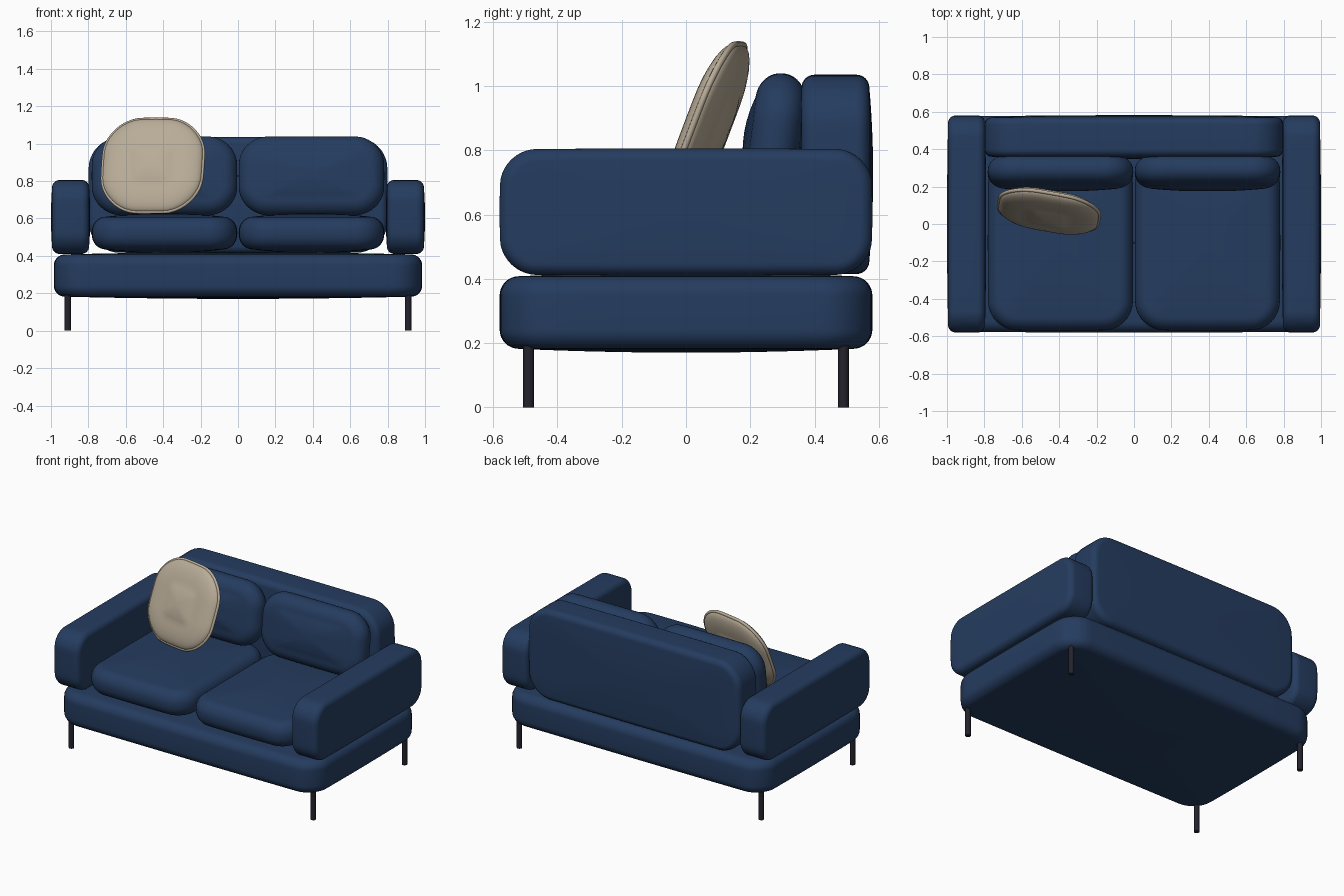
import bpy, bmesh
from math import sin, cos, pi, radians
from mathutils import Vector

cube = bpy.data.objects.get("Cube")
if cube:
    bpy.data.objects.remove(cube)


def material(name, rgb):
    m = bpy.data.materials.new(name)
    m.use_nodes = True
    m.diffuse_color = (*rgb, 1)
    bsdf = m.node_tree.nodes["Principled BSDF"]
    bsdf.inputs["Base Color"].default_value = (*rgb, 1)
    bsdf.inputs["Roughness"].default_value = 0.8
    return m


NAVY = material("navy fabric", (0.018, 0.045, 0.115))
BEIGE = material("beige fabric", (0.48, 0.41, 0.31))
DARK = material("dark metal", (0.018, 0.016, 0.025))

# Local outline axes u, v and thickness t placed in the world
AXES = {
    "X": lambda u, v, t: (t, u, v),
    "Y": lambda u, v, t: (u, -t, v),
    "Z": lambda u, v, t: (u, v, t),
}


def outline(w, h, corner, inset=0, bow=0):
    """Rounded rectangle with subdivided, slightly bowed sides."""
    a, b = w / 2 - inset, h / 2 - inset
    r = max(corner - inset, 0.01)
    arcs = []
    for k, (sx, sy) in enumerate(((1, 1), (-1, 1), (-1, -1), (1, -1))):
        arcs.append([Vector((sx * (a - r) + r * cos(q), sy * (b - r) + r * sin(q)))
                     for q in (pi / 2 * (k + i / 10) for i in range(11))])
    pts = []
    for k, arc in enumerate(arcs):
        nxt = arcs[(k + 1) % 4][0]
        pts += arc + [arc[-1].lerp(nxt, i / 8) for i in range(1, 8)]
    return [Vector((p.x * (1 + bow * (1 - (p.y / b) ** 2)) / (1 + bow),
                    p.y * (1 + bow * (1 - (p.x / a) ** 2)) / (1 + bow))) for p in pts]


def slab(name, axis, loc, size, corner, edge, dome, mat, bow=0.0, rot=(0, 0, 0)):
    """Upholstered block: rounded outline, elliptical edges, domed faces."""
    w, h, d = size
    ew, ez = edge
    place = AXES[axis]
    side = d / 2 - dome - ez
    rings = []
    for half in (-1, 1):
        arc = [(outline(w, h, corner, ew * (1 - cos(q)), bow), half * (side + ez * sin(q)))
               for q in (pi / 2 * i / 8 for i in range(9))]
        flat, top = arc[-1]
        arc += [([p * s for p in flat], top + half * dome * (1 - s ** 2))
                for s in (0.85, 0.65, 0.4, 0.15)]
        rings += arc[::-1] if half < 0 else arc
    bm = bmesh.new()
    loops = [[bm.verts.new(place(p.x, p.y, t)) for p in pts] for pts, t in rings]
    n = len(loops[0])
    for lo, hi in zip(loops, loops[1:]):
        for i in range(n):
            j = (i + 1) % n
            bm.faces.new((lo[i], lo[j], hi[j], hi[i]))
    bm.faces.new(loops[0][::-1])
    bm.faces.new(loops[-1])
    bmesh.ops.remove_doubles(bm, verts=bm.verts, dist=1e-5)
    bmesh.ops.recalc_face_normals(bm, faces=bm.faces)
    mesh = bpy.data.meshes.new(name)
    bm.to_mesh(mesh)
    bm.free()
    mesh.shade_smooth()
    mesh.materials.append(mat)
    ob = bpy.data.objects.new(name, mesh)
    ob.location, ob.rotation_euler = loc, rot
    bpy.context.collection.objects.link(ob)
    return ob


# Base and backrest
slab("base", "Z", (0, 0, 0.295), (1.97, 1.16, 0.25), 0.16, (0.06, 0.06), 0.012, NAVY, 0.006)
slab("backrest", "Y", (0, 0.465, 0.725), (1.6, 0.62, 0.235), 0.16, (0.04, 0.04), 0.012, NAVY, 0.01)

for s, side in ((1, "left"), (-1, "right")):
    # Arm, seat cushion and leaning back cushion
    slab(side + "_arm", "X", (s * 0.895, 0, 0.608), (1.16, 0.395, 0.21),
         0.11, (0.04, 0.04), 0.006, NAVY, 0.012)
    slab(side + "_seat_cushion", "Z", (s * 0.393, -0.1, 0.522), (0.778, 0.94, 0.215),
         0.15, (0.075, 0.08), 0.02, NAVY, 0.012)
    slab(side + "_back_cushion", "Y", (s * 0.393, 0.278, 0.828), (0.778, 0.425, 0.2),
         0.15, (0.085, 0.075), 0.022, NAVY, 0.015, (radians(-7), 0, 0))
    # Legs
    for y, end in ((-0.49, "front"), (0.49, "back")):
        bpy.ops.mesh.primitive_cylinder_add(vertices=24, radius=0.017, depth=0.2,
                                            location=(s * 0.91, y, 0.1))
        leg = bpy.context.object
        leg.name = f"{side}_{end}_leg"
        leg.data.materials.append(DARK)
        bpy.ops.object.shade_smooth_by_angle()

# Throw pillow with piping along its seam
spot, lean = (-0.455, 0.07, 0.882), (radians(-21), 0, radians(-10))
slab("throw_pillow", "Y", spot, (0.54, 0.53, 0.13), 0.19, (0.15, 0.045), 0.018, BEIGE, 0.05, lean)
curve = bpy.data.curves.new("pillow_piping", "CURVE")
curve.dimensions = "3D"
curve.bevel_depth = 0.01
curve.bevel_resolution = 3
pts = outline(0.54, 0.53, 0.19, 0, 0.05)
spline = curve.splines.new("POLY")
spline.points.add(len(pts) - 1)
for point, p in zip(spline.points, pts):
    point.co = (p.x, 0, p.y, 1)
spline.use_cyclic_u = True
curve.materials.append(BEIGE)
piping = bpy.data.objects.new("pillow_piping", curve)
piping.location, piping.rotation_euler = spot, lean
bpy.context.collection.objects.link(piping)
